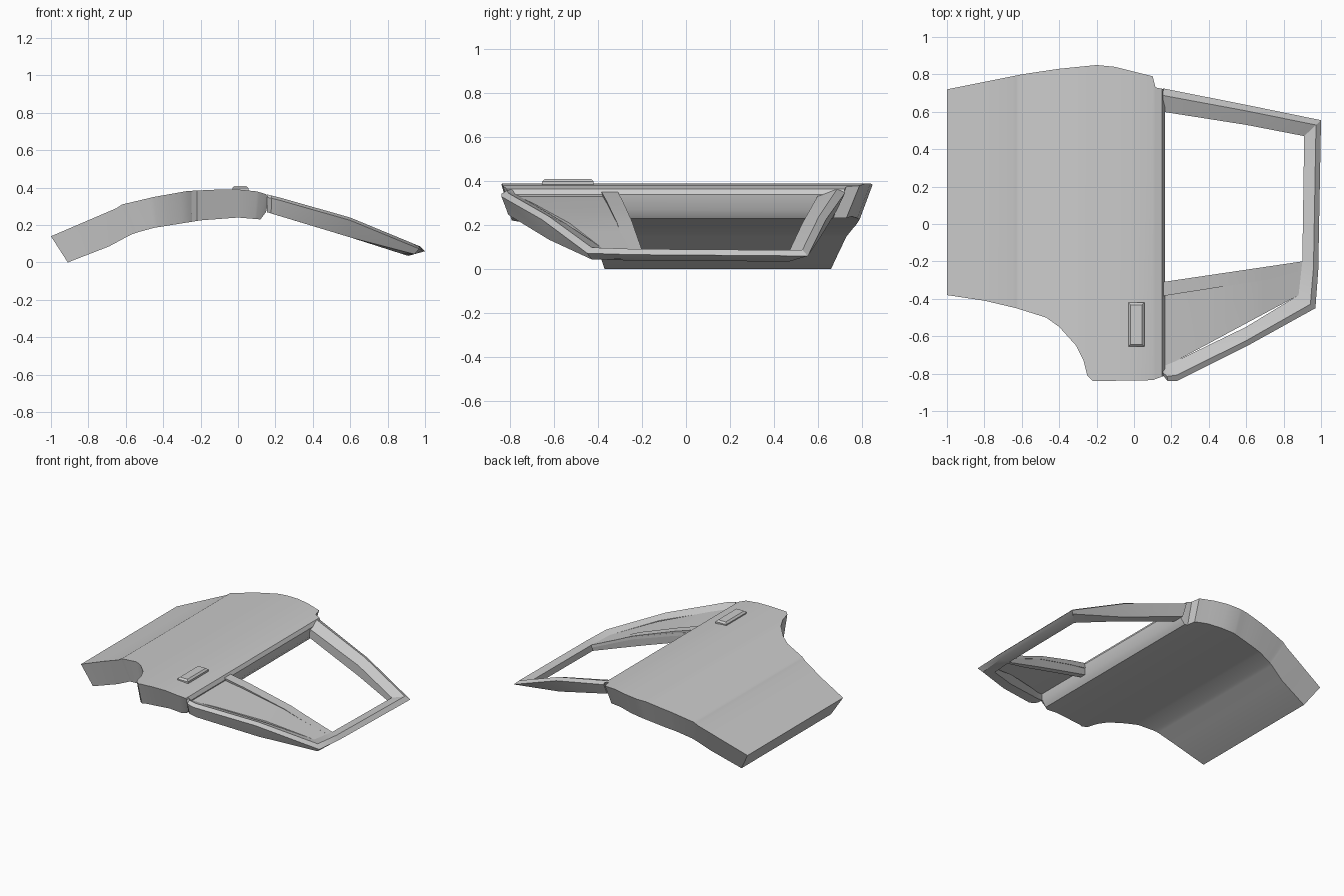
import bpy, bmesh, math

cube = bpy.data.objects.get("Cube")
if cube:
    bpy.data.objects.remove(cube, do_unlink=True)

grey = bpy.data.materials.new("primer_grey")
grey.use_nodes = True
grey.diffuse_color = (0.6, 0.6, 0.6, 1)
grey.node_tree.nodes["Principled BSDF"].inputs["Base Color"].default_value = (0.6, 0.6, 0.6, 1)


def interp(table, x):
    """Piecewise linear lookup in a list of (x, value) points."""
    for (a, va), (b, vb) in zip(table, table[1:]):
        if x <= b:
            return va + (vb - va) * max(0, (x - a) / (b - a))
    return table[-1][1]


def lerp(a, b, t):
    return a + (b - a) * t


def finish(name, bm, angle=25):
    bmesh.ops.recalc_face_normals(bm, faces=bm.faces)
    mesh = bpy.data.meshes.new(name)
    bm.to_mesh(mesh)
    bm.free()
    mesh.materials.append(grey)
    obj = bpy.data.objects.new(name, mesh)
    bpy.context.collection.objects.link(obj)
    bpy.ops.object.select_all(action='DESELECT')
    obj.select_set(True)
    bpy.context.view_layer.objects.active = obj
    bpy.ops.object.shade_smooth_by_angle(angle=math.radians(angle))
    return obj


def skin(name, sections):
    """Bridge equal closed sections into a capped solid."""
    bm = bmesh.new()
    rings = [[bm.verts.new(p) for p in s] for s in sections]
    for a, b in zip(rings, rings[1:]):
        for i in range(len(a)):
            j = (i + 1) % len(a)
            bm.faces.new((a[i], a[j], b[j], b[i]))
    bm.faces.new(rings[0])
    bm.faces.new(rings[-1])
    return finish(name, bm)


# Door shell: outer skin, inner skin and both edge outlines along x
outer_z = [(-1, .14), (-.65, .29), (-.62, .31), (-.45, .35), (-.27, .382),
           (-.1, .39), (0, .39), (.1, .38), (.15, .365), (.165, .34)]
inner_x = [(-1, -.91), (-.8, -.69), (-.63, -.56), (-.47, -.45), (-.2, -.2),
           (0, 0), (.1, .09), (.15, .12), (.165, .15)]
inner_z = [(-.91, 0), (-.7, .08), (-.57, .15), (-.48, .18), (-.2, .225),
           (0, .24), (.12, .23), (.15, .27)]
front_y = [(-1, -.38), (-.8, -.41), (-.63, -.45), (-.47, -.50), (-.4, -.55),
           (-.31, -.65), (-.27, -.73), (-.25, -.81), (-.22, -.84), (.1, -.835), (.165, -.81)]
back_y = [(-1, .72), (-.6, .80), (-.4, .83), (-.2, .85), (-.1, .84),
          (0, .815), (.1, .79), (.115, .73), (.165, .72)]
front_inset = [(-1, .01), (-.4, .01), (-.2, .05), (.165, .05)]

stations = sorted({p[0] for t in (outer_z, inner_x, front_y, back_y) for p in t})
sections = []
for x in stations:
    z, xi = interp(outer_z, x), interp(inner_x, x)
    zi = interp(inner_z, xi)
    y0, y1 = interp(front_y, x), interp(back_y, x)
    inset = interp(front_inset, x)
    sections.append([(x, y0, z), (x, y1, z), (xi, y1 - .06, zi), (xi, y0 + inset, zi)])
skin("door_shell", sections)

# Window frame: a bevelled section swept round three sides of the opening
top_z = [(.15, .365), (.3, .328), (.6, .24), (1, .075)]
low_z = [(.15, .27), (.55, .15), (.91, .035), (1, .06)]
frame_path = [((.155, .725), (.155, .60)), ((.6, .637), (.6, .53)), ((1, .555), (.91, .47)),
              ((.985, -.25), (.9, -.2)), ((.97, -.45), (.88, -.38)), ((.6, -.655), (.6, -.55)),
              ((.23, -.84), (.22, -.735)), ((.18, -.84), (.17, -.755)), ((.155, -.81), (.155, -.76))]
sections = []
for (ox, oy), (ix, iy) in frame_path:
    def at(t, table, drop):
        x = lerp(ox, ix, t)
        return (x, lerp(oy, iy, t), interp(table, x) - drop)
    sections.append([at(0, top_z, .015), at(.3, top_z, 0), at(1, top_z, .03),
                     at(1, low_z, 0), at(.3, low_z, 0)])
skin("window_frame", sections)

# Quarter panel and the tapering divider bar beside the opening
panel_front = [(.155, -.77), (.9, -.37)]
bar_front = [(.155, -.385), (.7, -.30), (.9, -.25)]
bar_back = [(.155, -.31), (.9, -.2)]
bar_drop = [(.155, .012), (.7, .029), (.9, .03)]
panel, bar = [], []
for x in (.155, .3, .45, .6, .7, .9):
    z, yf, yb, yd = (interp(top_z, x), interp(panel_front, x),
                     interp(bar_back, x), interp(bar_front, x))
    panel.append([(x, yf, z - .03), (x, yb, z - .03), (x, yb, z - .05), (x, yf, z - .05)])
    zt, zl = z - interp(bar_drop, x), interp(low_z, x)
    bar.append([(x, yd, zt), (x, yb, zt), (x, yb - .01, zl), (x, yd + .02, zl)])
skin("quarter_panel", panel)
skin("divider_bar", bar)

# Door handle: a low block with chamfered top
levels = [(.37, 0), (.398, 0), (.41, .012)]
skin("door_handle", [[(-.03 + i, -.655 + i, z), (.055 - i, -.655 + i, z),
                      (.055 - i, -.42 - i, z), (-.03 + i, -.42 - i, z)] for z, i in levels])
